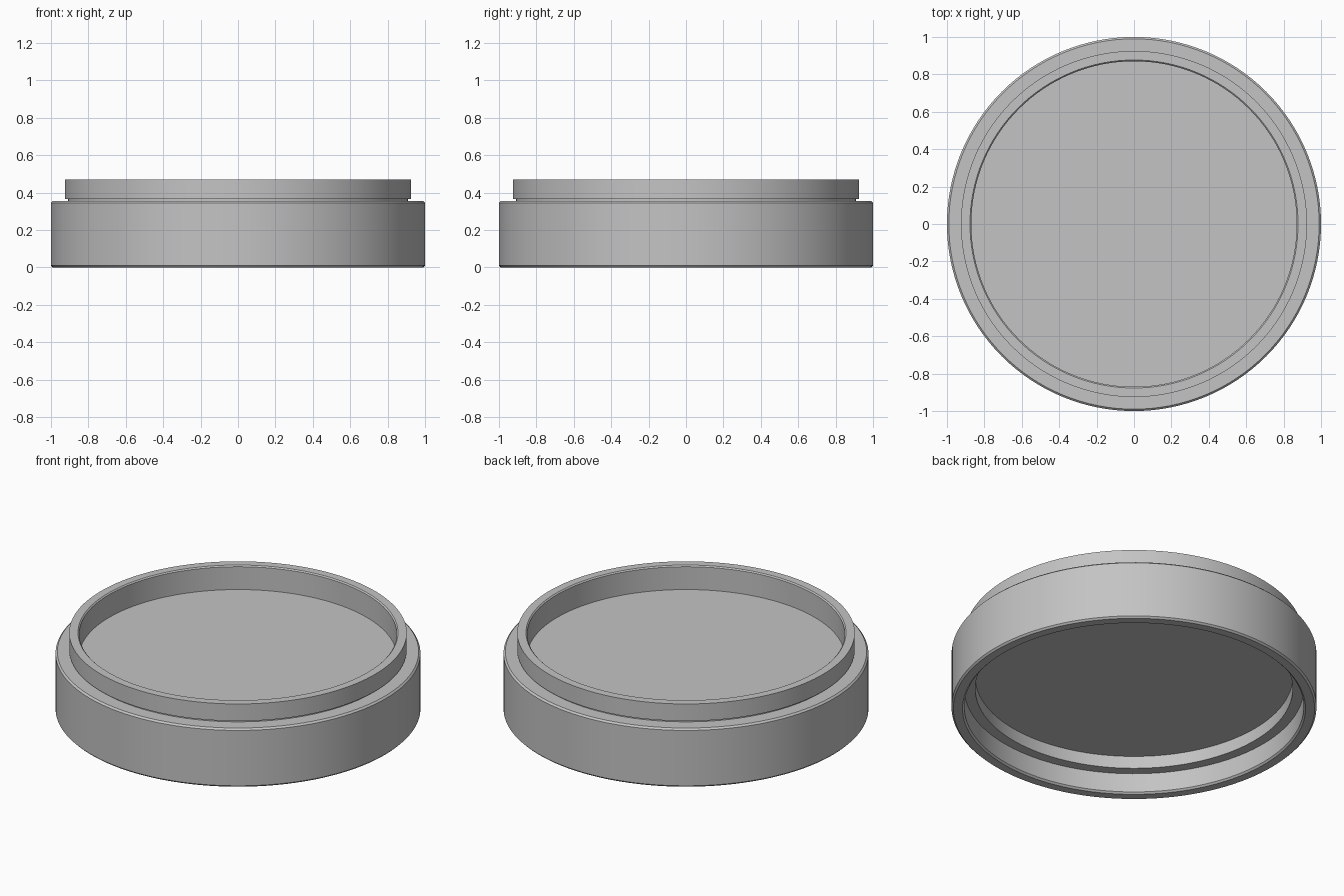
import bpy
import bmesh
from math import radians, cos, sin, pi

if "Cube" in bpy.data.objects:
    bpy.data.objects.remove(bpy.data.objects["Cube"])

grey = bpy.data.materials.new("plain grey")
grey.use_nodes = True
colour = (0.55, 0.55, 0.55, 1)
grey.diffuse_color = colour
grey.node_tree.nodes["Principled BSDF"].inputs["Base Color"].default_value = colour


def revolve(name, profile, start=0.0, sweep=2 * pi, steps=128):
    """Sweep a closed (radius, height) section around the z axis."""
    full = sweep > 2 * pi - 1e-4
    bm = bmesh.new()
    count = steps if full else steps + 1
    rows = []
    for i in range(count):
        a = start + sweep * i / steps
        rows.append([bm.verts.new((r * cos(a), r * sin(a), z)) for r, z in profile])
    n = len(profile)
    for i in range(steps):
        p, q = rows[i], rows[(i + 1) % count]
        for j in range(n):
            k = (j + 1) % n
            bm.faces.new((p[j], q[j], q[k], p[k]))
    if not full:
        bm.faces.new(rows[0])
        bm.faces.new(rows[-1])
    bmesh.ops.recalc_face_normals(bm, faces=bm.faces)
    mesh = bpy.data.meshes.new(name)
    bm.to_mesh(mesh)
    bm.free()
    ob = bpy.data.objects.new(name, mesh)
    bpy.context.collection.objects.link(ob)
    finish(ob)
    return ob


def finish(ob):
    ob.data.materials.append(grey)
    bpy.ops.object.select_all(action="DESELECT")
    ob.select_set(True)
    bpy.context.view_layer.objects.active = ob
    bpy.ops.object.shade_smooth_by_angle(angle=radians(30))


# Main frame: chamfered barrel, thread relief groove, upper collar, inner lip
revolve("frame", [
    (0.94, 0.0), (0.99, 0.0), (1.0, 0.01), (1.0, 0.345), (0.99, 0.355),
    (0.91, 0.355), (0.91, 0.367), (0.925, 0.367), (0.925, 0.47),
    (0.877, 0.47), (0.87, 0.463), (0.87, 0.325), (0.93, 0.325), (0.93, 0.01),
])

# Retaining ring with a narrow gap, below the pane
gap = radians(2.5)
revolve("retaining_ring", [
    (0.87, 0.125), (0.931, 0.125), (0.931, 0.2), (0.87, 0.2),
], start=radians(-5) + gap / 2, sweep=2 * pi - gap)

# Flat round pane held between the lip and the ring
bpy.ops.mesh.primitive_cylinder_add(vertices=128, radius=0.925, depth=0.125,
                                    location=(0, 0, 0.2625))
pane = bpy.context.object
pane.name = "pane"
finish(pane)
